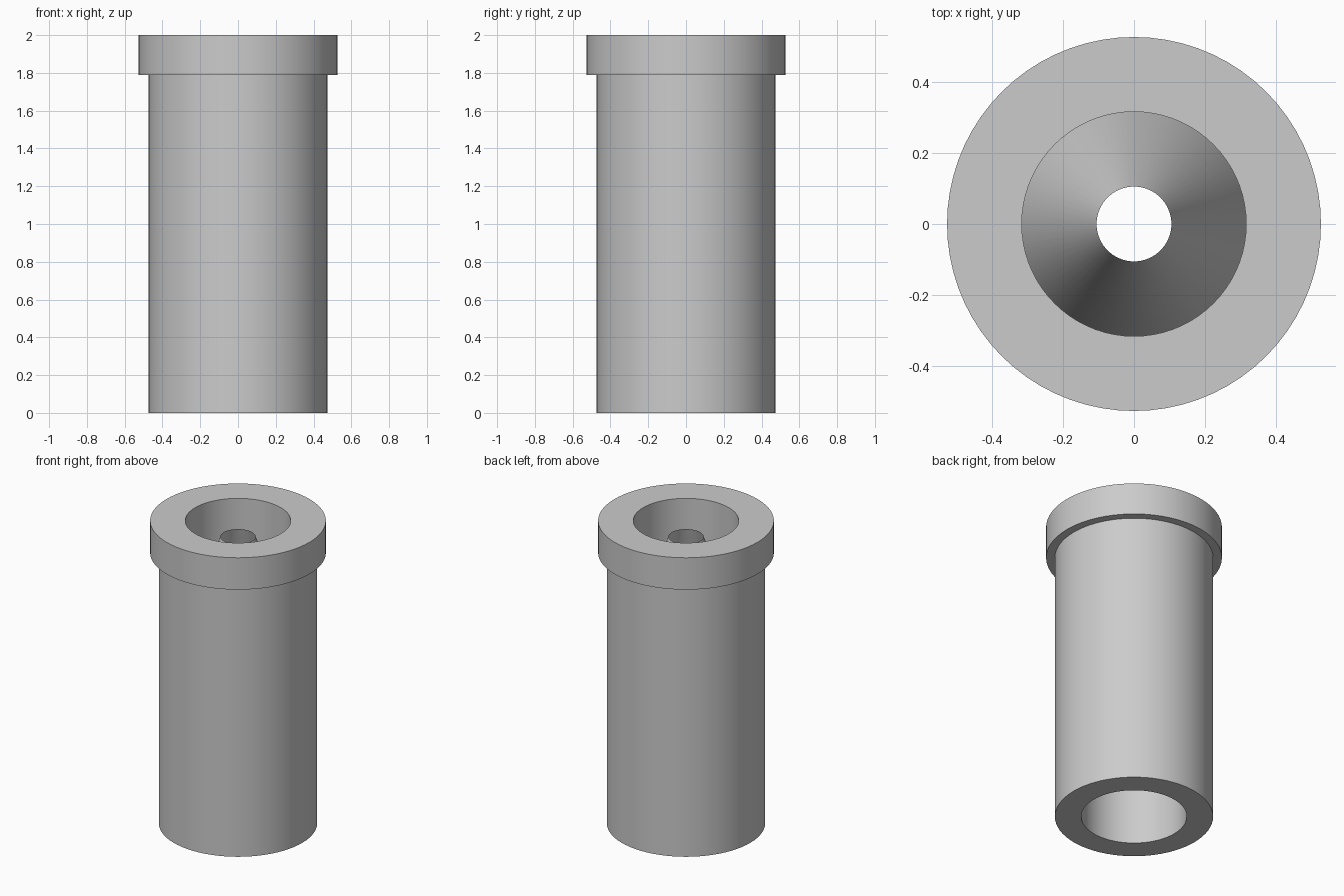
import bpy, bmesh, math

cube = bpy.data.objects.get("Cube")
if cube:
    bpy.data.objects.remove(cube, do_unlink=True)

UNIT = 2 / 19      # the part is 19 units tall
SIDES = 72

grey = bpy.data.materials.new("plain grey")
grey.use_nodes = True
grey.diffuse_color = (0.6, 0.6, 0.6, 1)
grey.node_tree.nodes["Principled BSDF"].inputs["Base Color"].default_value = (0.6, 0.6, 0.6, 1)


def lathe(name, profile, material):
    """Turn a closed (radius, height) outline about the z axis."""
    bm = bmesh.new()
    rings = []
    for i in range(SIDES):
        a = 2 * math.pi * i / SIDES
        rings.append([bm.verts.new((r * UNIT * math.cos(a), r * UNIT * math.sin(a), z * UNIT))
                      for r, z in profile])
    for i, ring in enumerate(rings):
        nxt = rings[(i + 1) % SIDES]
        for j in range(len(profile)):
            k = (j + 1) % len(profile)
            bm.faces.new((ring[j], nxt[j], nxt[k], ring[k]))
    bmesh.ops.recalc_face_normals(bm, faces=bm.faces)
    mesh = bpy.data.meshes.new(name)
    bm.to_mesh(mesh)
    bm.free()
    mesh.materials.append(material)
    obj = bpy.data.objects.new(name, mesh)
    bpy.context.collection.objects.link(obj)
    bpy.ops.object.select_all(action='DESELECT')
    obj.select_set(True)
    bpy.context.view_layer.objects.active = obj
    bpy.ops.object.shade_smooth_by_angle(angle=math.radians(15))
    return obj


outer_wall = [(4.5, 0), (4.5, 17)]
flange = [(5, 17), (5, 19)]
upper_bore = [(3, 19), (3, 12)]
# Hollow cone rising inside the bore to an open tip
inner_cone = [(1, 18), (3, 11)]
lower_bore = [(3, 0)]

lathe("flanged_sleeve", outer_wall + flange + upper_bore + inner_cone + lower_bore, grey)
